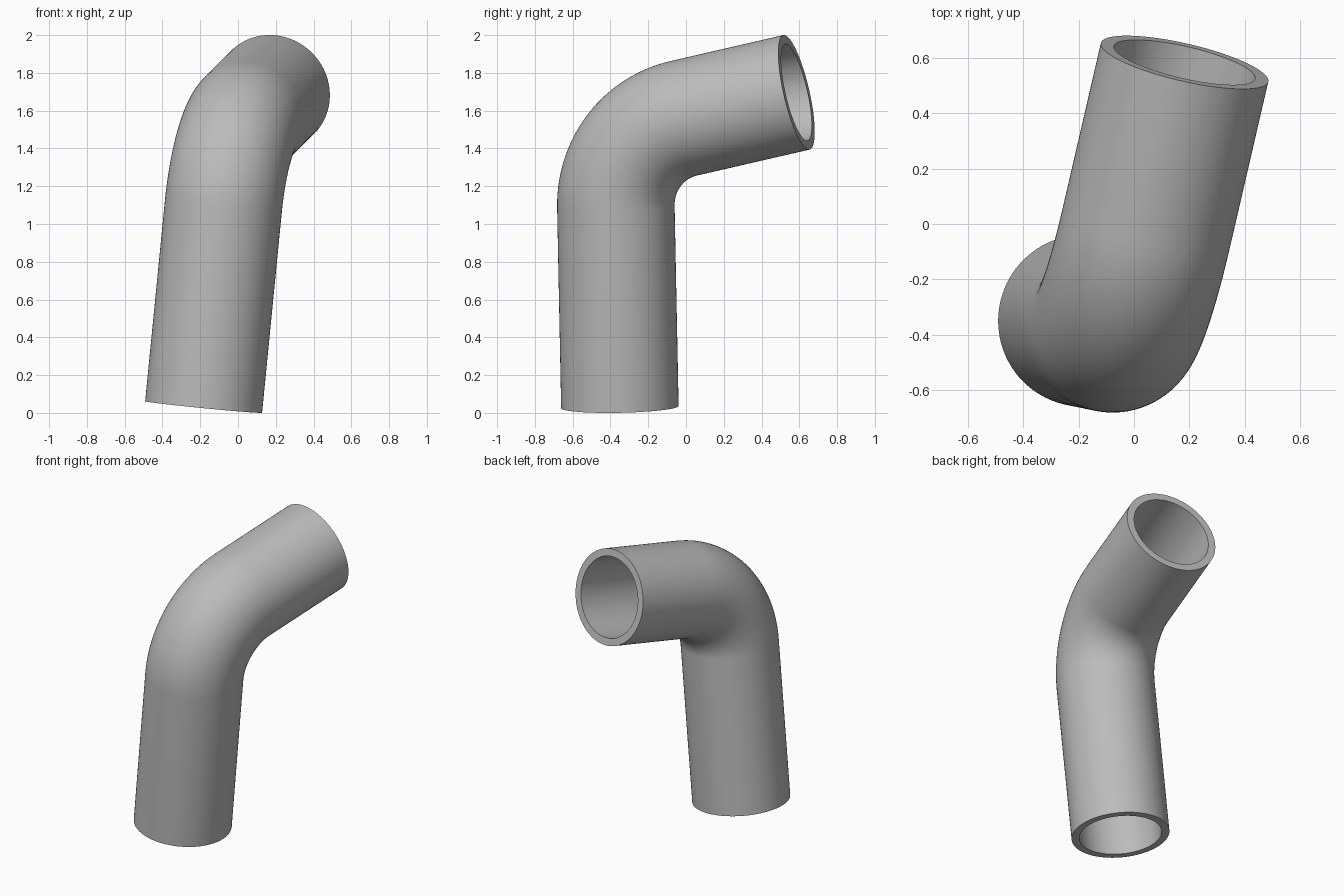
import bpy
import bmesh
from math import cos, sin, tan, pi, radians
from mathutils import Vector, Matrix

cube = bpy.data.objects.get("Cube")
if cube:
    bpy.data.objects.remove(cube, do_unlink=True)

OUTER, INNER, BEND = 0.311, 0.262, 0.483
SIDES, STEPS = 96, 32

# Centre line: two straight runs meeting in a circular bend
start = Vector((-0.182, -0.35, 0.031))
corner = Vector((-0.04, -0.379, 1.475))
end = Vector((0.183, 0.585, 1.697))
d1 = (corner - start).normalized()
d2 = (end - corner).normalized()
axis = d1.cross(d2).normalized()
angle = d1.angle(d2)
bend_start = corner - d1 * BEND * tan(angle / 2)
centre = bend_start + axis.cross(d1) * BEND

stations = [(start, d1)]
for i in range(STEPS + 1):
    turn = Matrix.Rotation(angle * i / STEPS, 3, axis)
    stations.append((centre + turn @ (bend_start - centre), turn @ d1))
stations.append((end, d2))

bm = bmesh.new()


def ring(point, direction, radius):
    side = axis.cross(direction)
    angles = [2 * pi * k / SIDES for k in range(SIDES)]
    return [bm.verts.new(point + radius * (axis * cos(a) + side * sin(a))) for a in angles]


def bridge(a, b):
    for k in range(SIDES):
        n = (k + 1) % SIDES
        bm.faces.new((a[k], a[n], b[n], b[k]))


# Outer wall, far rim, bore and near rim form one closed loop of rings
loops = [ring(p, d, OUTER) for p, d in stations]
loops += [ring(p, d, INNER) for p, d in reversed(stations)]
for a, b in zip(loops, loops[1:] + loops[:1]):
    bridge(a, b)
bmesh.ops.recalc_face_normals(bm, faces=bm.faces[:])

mesh = bpy.data.meshes.new("bent_pipe")
bm.to_mesh(mesh)
bm.free()
pipe = bpy.data.objects.new("bent_pipe", mesh)
bpy.context.collection.objects.link(pipe)

# Plain grey material
grey = bpy.data.materials.new("mid_grey")
grey.use_nodes = True
colour = (0.5, 0.5, 0.5, 1)
grey.diffuse_color = colour
grey.node_tree.nodes["Principled BSDF"].inputs["Base Color"].default_value = colour
mesh.materials.append(grey)

# Smooth walls with crisp rims
bpy.context.view_layer.objects.active = pipe
pipe.select_set(True)
bpy.ops.object.shade_smooth_by_angle(angle=radians(30))
